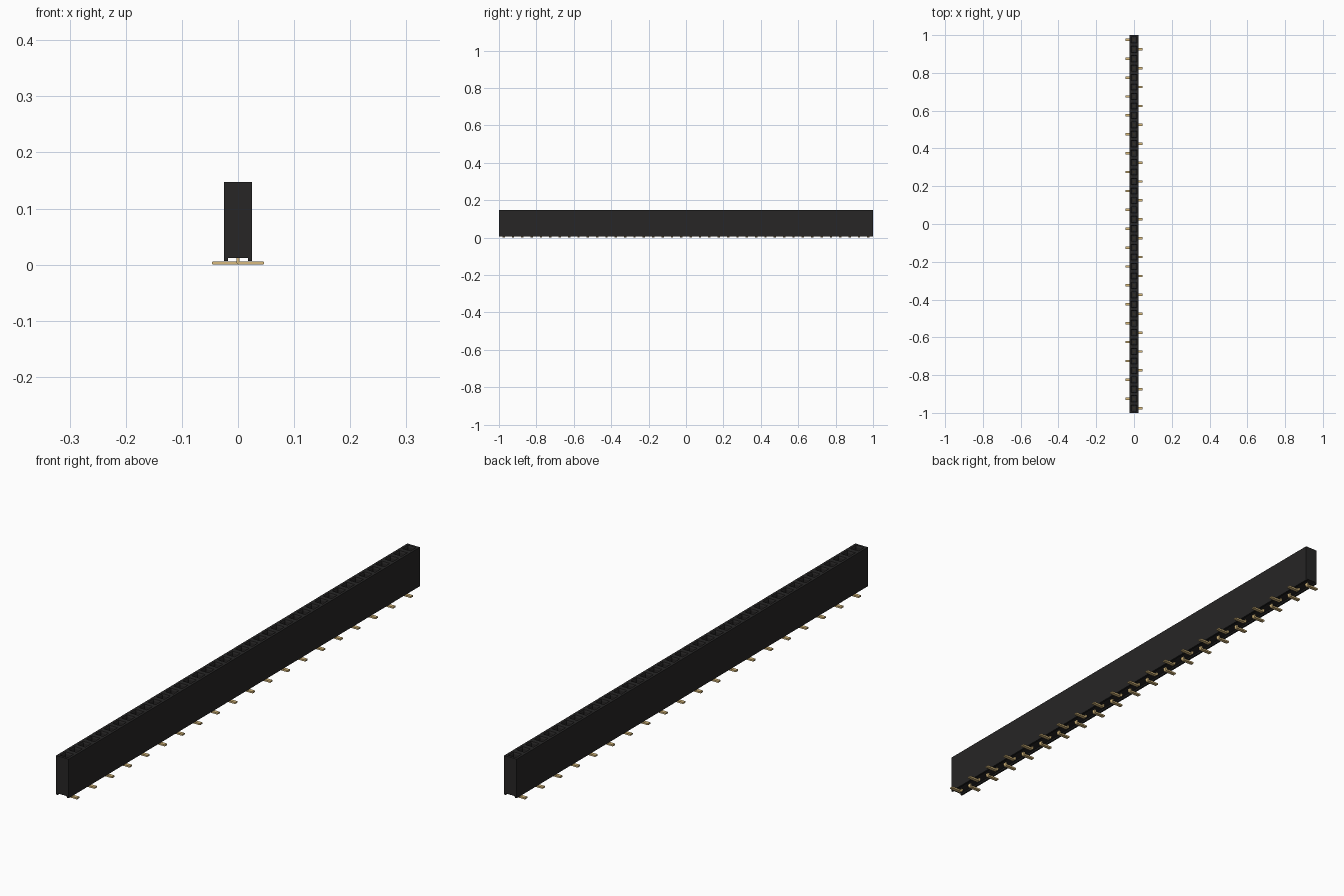
import bpy
import bmesh
import math

cube = bpy.data.objects.get("Cube")
if cube:
    bpy.data.objects.remove(cube, do_unlink=True)

PINS = 40
PITCH = 2.0 / PINS
HALF_W, TOP = 0.025, 0.147        # housing half width and top height
RAIL_X, RAIL_Z, FLOOR = 0.018, 0.0065, 0.012
THICK, PIN_W, REACH = 0.006, 0.0126, 0.046


def material(name, rgb):
    m = bpy.data.materials.new(name)
    m.use_nodes = True
    m.diffuse_color = (*rgb, 1)
    bsdf = m.node_tree.nodes["Principled BSDF"]
    bsdf.inputs["Base Color"].default_value = (*rgb, 1)
    bsdf.inputs["Roughness"].default_value = 0.6
    return m


black = material("black plastic", (0.020, 0.019, 0.019))
gold = material("gold contact", (0.70, 0.50, 0.21))


def make_mesh(name, bm, mat):
    bmesh.ops.recalc_face_normals(bm, faces=bm.faces)
    me = bpy.data.meshes.new(name)
    bm.to_mesh(me)
    bm.free()
    me.materials.append(mat)
    return me


def add_object(name, me):
    ob = bpy.data.objects.new(name, me)
    bpy.context.collection.objects.link(ob)
    return ob


# Housing: channelled profile lofted along y, one station per pin cell
profile = [(HALF_W, TOP), (-HALF_W, TOP), (-HALF_W, RAIL_Z), (-RAIL_X, RAIL_Z),
           (-RAIL_X, FLOOR), (RAIL_X, FLOOR), (RAIL_X, RAIL_Z), (HALF_W, RAIL_Z)]
bm = bmesh.new()
rows = [[bm.verts.new((x, -1 + i * PITCH, z)) for x, z in profile]
        for i in range(PINS + 1)]
tops = []
n = len(profile)
for a, b in zip(rows, rows[1:]):
    for k in range(n):
        f = bm.faces.new((a[k], a[(k + 1) % n], b[(k + 1) % n], b[k]))
        if k == 0:
            tops.append(f)
bm.faces.new(rows[0])
bm.faces.new(rows[-1][::-1])
bmesh.ops.recalc_face_normals(bm, faces=bm.faces)

# Socket openings: lead-in funnel, then a deep square well
bmesh.ops.inset_individual(bm, faces=tops, thickness=0.0125)
bmesh.ops.inset_individual(bm, faces=tops, thickness=0.003, depth=-0.006)
for f in tops:
    well = bmesh.ops.extrude_discrete_faces(bm, faces=[f])["faces"][0]
    bmesh.ops.translate(bm, verts=well.verts, vec=(0, 0, -0.10))
add_object("housing", make_mesh("housing", bm, black))

# Contact: upright blade with a rounded bend into a flat solder tail
h = THICK / 2
outline = [(-h, 0.11), (-h, THICK)]
for i in range(1, 5):
    t = math.pi + i * math.pi / 8
    outline.append((h + THICK * math.cos(t), THICK + THICK * math.sin(t)))
outline += [(REACH - 0.001, 0), (REACH, 0.001), (REACH, THICK - 0.001),
            (REACH - 0.001, THICK), (h, THICK), (h, 0.11)]
bm = bmesh.new()
face = bm.faces.new([bm.verts.new((x, -PIN_W / 2, z)) for x, z in outline])
ext = bmesh.ops.extrude_face_region(bm, geom=[face])["geom"]
bmesh.ops.translate(bm, vec=(0, PIN_W, 0),
                    verts=[v for v in ext if isinstance(v, bmesh.types.BMVert)])
contact = make_mesh("contact", bm, gold)

# Tails alternate sides, starting on the right at the back end
for i in range(PINS):
    pin = add_object(f"contact_{i + 1:02d}", contact)
    pin.location.y = 1 - PITCH * (i + 0.5)
    pin.rotation_euler.z = math.pi if i % 2 == 0 else 0
